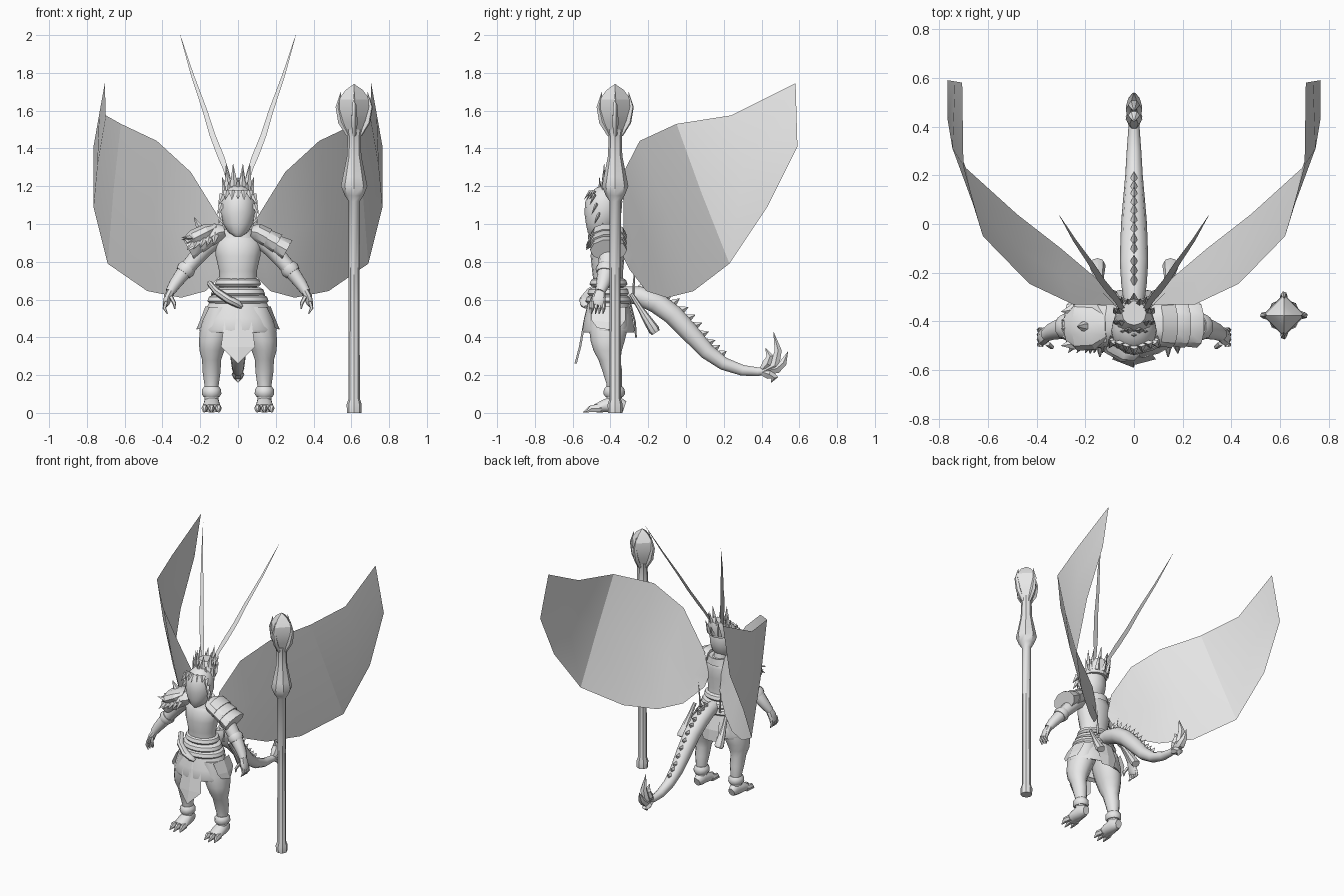
import bpy, bmesh, math
from mathutils import Vector

grey = bpy.data.materials.new("plain_grey")
grey.diffuse_color = (0.8, 0.8, 0.8, 1)


def finish(name, bm, smooth=40):
    bmesh.ops.remove_doubles(bm, verts=bm.verts, dist=0.0002)
    bmesh.ops.recalc_face_normals(bm, faces=bm.faces)
    me = bpy.data.meshes.new(name)
    bm.to_mesh(me)
    bm.free()
    me.materials.append(grey)
    ob = bpy.data.objects.new(name, me)
    bpy.context.collection.objects.link(ob)
    if smooth:
        bpy.ops.object.select_all(action='DESELECT')
        bpy.context.view_layer.objects.active = ob
        ob.select_set(True)
        bpy.ops.object.shade_smooth_by_angle(angle=math.radians(smooth))
    return ob


def skin(bm, rows, closed=True, caps=True):
    """Join rows of points with quads."""
    vs = [[bm.verts.new(p) for p in r] for r in rows]
    n = len(vs[0])
    for a, b in zip(vs, vs[1:]):
        for i in range(n if closed else n - 1):
            j = (i + 1) % n
            bm.faces.new((a[i], a[j], b[j], b[i]))
    if closed and caps:
        bm.faces.new(vs[0])
        bm.faces.new(vs[-1])


def stack(bm, rings, n=14, caps=True, turn=0.0):
    """Horizontal oval rings (x, y, z, rx, ry)."""
    skin(bm, [[(x + rx * math.cos(turn + math.tau * i / n),
                y + ry * math.sin(turn + math.tau * i / n), z) for i in range(n)]
              for x, y, z, rx, ry in rings], caps=caps)


def tube(bm, rings, n=10, ref=(0, 1, 0)):
    """Oval rings (x, y, z, r along ref, r across) square to their path."""
    pts = [Vector(r[:3]) for r in rings]
    rows = []
    for k, r in enumerate(rings):
        t = (pts[min(k + 1, len(pts) - 1)] - pts[max(k - 1, 0)]).normalized()
        v = t.cross(Vector(ref)).normalized()
        u = v.cross(t)
        rows.append([pts[k] + u * r[3] * math.cos(math.tau * i / n)
                     + v * r[4] * math.sin(math.tau * i / n) for i in range(n)])
    skin(bm, rows)


def spike(bm, base, tip, r, flat=1.0, n=4):
    d = Vector(tip) - Vector(base)
    ref = (1, 0, 0) if abs(d.x) < 0.8 * d.length else (0, 1, 0)
    tube(bm, [(*base, r, r * flat), (*tip, 0.0005, 0.0005)], n, ref)


def part(name, fn, smooth=40):
    bm = bmesh.new()
    fn(bm)
    return finish(name, bm, smooth)


def pair(name, fn, smooth=40):
    for side, s in (("left", -1), ("right", 1)):
        bm = bmesh.new()
        fn(bm)
        bmesh.ops.scale(bm, vec=(s, 1, 1), verts=bm.verts)
        finish(side + "_" + name, bm, smooth)


# Wings: curved sheets between an upper, a middle and a lower edge
upper = [(.705, .58, 1.745), (.70, .24, 1.575), (.62, -.05, 1.53), (.43, -.245, 1.44),
         (.25, -.33, 1.275), (.08, -.33, 1.0), (.05, -.33, .86)]
middle = [(.735, .585, 1.58), (.745, .31, 1.31), (.66, .08, 1.17), (.47, -.10, 1.05),
          (.29, -.22, .95), (.13, -.28, .84), (.05, -.33, .82)]
lower = [(.765, .59, 1.41), (.765, .43, 1.09), (.69, .23, .79), (.48, .04, .645),
         (.30, -.10, .61), (.17, -.21, .645), (.06, -.30, .76)]
pair("wing", lambda bm: skin(bm, [upper, middle, lower], closed=False), 20)

# Antennae: long flat ribbons leaning back
pair("antenna", lambda bm: skin(bm, [
    [(x - w, -.33 + (z - 1.27) * .5, z), (x + w, -.33 + (z - 1.27) * .5, z)]
    for x, z, w in ((.04, 1.2, .012), (.065, 1.29, .014), (.092, 1.36, .018),
                    (.135, 1.47, .016), (.175, 1.6, .013), (.242, 1.79, .008),
                    (.306, 2.0, .0008))], closed=False), 0)

# Staff with a four-sided head held by prongs
SX, SY = .615, -.375
part("staff_pole", lambda bm: stack(bm, [(SX, SY, z, r, r) for z, r in (
    (0, .038), (.045, .04), (.075, .03), (.6, .029), (1.12, .03), (1.15, .05), (1.2, .07),
    (1.25, .06), (1.36, .038), (1.46, .035), (1.5, .045))], 8))
part("staff_head", lambda bm: stack(bm, [(SX, SY, z, r, r) for z, r in (
    (1.46, .035), (1.54, .07), (1.61, .088), (1.66, .082), (1.71, .045), (1.74, .002))], 4), 20)


def prongs(bm):
    for k in range(4):
        c, s = math.cos(k * math.pi / 2), math.sin(k * math.pi / 2)
        tube(bm, [(SX + c * r, SY + s * r, z, w, w) for r, z, w in (
            (.03, 1.47, .012), (.068, 1.54, .018), (.086, 1.62, .013), (.07, 1.70, .001))],
            5, (-s, c, 0))


part("staff_prongs", prongs)

# Body, neck and head
part("torso", lambda bm: stack(bm, [(0, y, z, rx, ry) for y, z, rx, ry in (
    (-.41, .60, .12, .09), (-.41, .68, .098, .078), (-.415, .75, .10, .082),
    (-.415, .83, .118, .09), (-.41, .90, .125, .088), (-.40, .945, .09, .07),
    (-.40, .965, .045, .05))], 16))
part("neck", lambda bm: stack(bm, [(0, -.40, .94, .05, .05), (0, -.41, 1.02, .042, .045)], 10))
part("head", lambda bm: stack(bm, [(0, y, z, rx, ry) for y, z, rx, ry in (
    (-.475, .935, .02, .03), (-.46, .955, .05, .06), (-.445, 1.0, .08, .085),
    (-.44, 1.06, .094, .098), (-.435, 1.12, .092, .098), (-.43, 1.165, .075, .08),
    (-.42, 1.195, .045, .05), (-.41, 1.21, .005, .005))], 16))
part("collar", lambda bm: stack(bm, [(0, -.40, .925, .10, .085), (0, -.395, .975, .075, .075),
                                     (0, -.395, .97, .05, .055)], 14, caps=False))


def mane(bm):
    # points framing the face
    for s in (-1, 1):
        for z, x, y in ((.97, .062, -.44), (1.02, .08, -.46), (1.07, .085, -.475), (1.12, .08, -.485)):
            spike(bm, (s * x, y, z + .035), (s * (x + .024), y - .025, z - .02), .02, .5)
    # brow points
    for k in range(-2, 3):
        spike(bm, (k * .03, -.505 + abs(k) * .01, 1.175), (k * .034, -.54 + abs(k) * .014, 1.13), .02, .5)


part("mane", mane, 25)


def crown(bm):
    stack(bm, [(0, -.40, 1.13, .085, .08), (0, -.375, 1.2, .072, .068), (0, -.365, 1.24, .05, .05)], 12)
    for n, r, z, h, out in ((10, .068, 1.15, .10, 1.3), (8, .055, 1.2, .12, 1.25)):
        for k in range(n):
            a = math.tau * (k + .5) / n
            c, s = math.cos(a), math.sin(a)
            lift = h * (1 if k % 2 else .75)
            spike(bm, (r * c, -.385 + r * s, z), (r * out * c, -.37 + r * out * s, z + lift), .022, .6)


part("crown", crown, 25)


# Arms with cuffs, hands and fingers
def arm(bm):
    tube(bm, [(.12, -.41, .92, .055, .05), (.18, -.41, .87, .055, .05), (.24, -.415, .80, .048, .043),
              (.29, -.425, .74, .046, .04), (.335, -.44, .68, .036, .033), (.36, -.455, .64, .027, .026)])


def hand(bm):
    tube(bm, [(.352, -.452, .65, .026, .022), (.37, -.46, .615, .036, .022),
              (.38, -.465, .58, .036, .018), (.385, -.47, .568, .03, .012)], 8)
    for k in range(4):
        y = -.435 - k * .02
        tube(bm, [(.38, y, .59, .011, .011), (.39, y, .555, .01, .01), (.374, y - .005, .525, .003, .003)], 5)
    tube(bm, [(.355, -.49, .615, .012, .012), (.337, -.505, .58, .01, .01), (.335, -.505, .55, .003, .003)], 5)


pair("arm", arm)
pair("hand", hand)
pair("elbow_cuff", lambda bm: tube(bm, [(.262, -.42, .775, .052, .046), (.276, -.422, .758, .057, .052),
                                        (.29, -.425, .74, .05, .045)]))


# Shoulder armour: overlapping plates, the left one with a horned, spiky cover
def pauldron(bm):
    for k in range(3):
        x, z = .10 + k * .052, .955 - k * .032
        tube(bm, [(x - .03, -.41, z + .005, .07, .035), (x, -.41, z, .092, .052),
                  (x + .055, -.41, z - .03, .098, .056 + k * .004)], 10)


pair("pauldron", pauldron, 35)


def cover(bm):
    tube(bm, [(-.11, -.42, .985, .05, .02), (-.16, -.42, .96, .095, .045),
              (-.23, -.42, .925, .10, .05), (-.27, -.42, .90, .07, .035)], 10)
    for k in range(5):
        y = -.49 + k * .035
        spike(bm, (-.245, y, .925), (-.30, y - .01, .93 - .012 * (k % 2)), .026, .6)
        spike(bm, (-.12 - k * .03, -.49, .95 - k * .012), (-.13 - k * .035, -.53, .885 - k * .006), .022, .6)
    tube(bm, [(-.19, -.42, .97, .025, .022), (-.215, -.42, 1.0, .018, .015),
              (-.232, -.42, 1.035, .002, .002)], 6)


part("left_shoulder_cover", cover, 25)


# Waist: belts, sash, knot, skirt and hanging panel
def belts(bm):
    for z, rx, ry, y in ((.69, .11, .09, -.41), (.64, .13, .102, -.41), (.60, .15, .112, -.41)):
        stack(bm, [(0, y, z - .022, rx, ry), (0, y, z - .008, rx + .012, ry + .012),
                   (0, y, z + .014, rx + .004, ry + .004), (0, y, z + .024, rx - .015, ry - .015)], 18)


part("belts", belts)
part("sash", lambda bm: tube(bm, [(-.15, -.44, .685, .02, .015), (-.11, -.51, .64, .022, .02),
                                  (-.05, -.535, .60, .03, .022), (0, -.535, .575, .026, .02),
                                  (.02, -.53, .56, .01, .01)], 8))
part("skirt", lambda bm: stack(bm, [(0, -.41, z, rx, ry) for z, rx, ry in (
    (.62, .135, .10), (.56, .165, .115), (.50, .185, .13), (.44, .205, .14), (.425, .20, .135),
    (.44, .16, .11))], 18, caps=False), 35)


def side_flap(bm):
    skin(bm, [[(.15, -.50, .56), (.172, -.41, .565), (.15, -.32, .56)],
              [(.185, -.50, .49), (.205, -.41, .48), (.185, -.32, .49)],
              [(.195, -.47, .45), (.222, -.41, .44), (.195, -.35, .45)]], closed=False)


pair("side_flap", side_flap, 0)
part("front_panel", lambda bm: skin(bm, [
    [(-w, y + .012, z), (0, y, z), (w, y + .012, z)] for w, y, z in (
        (.058, -.515, .60), (.07, -.54, .50), (.09, -.567, .35), (.002, -.59, .262))], closed=False), 0)
part("rear_panel", lambda bm: skin(bm, [
    [(-w, y, z), (0, y + .01, z), (w, y, z)] for w, y, z in (
        (.06, -.30, .58), (.075, -.275, .48), (.05, -.27, .40))], closed=False), 0)

# Legs: baggy thighs, shins, cuffs and clawed feet
pair("leg", lambda bm: stack(bm, [(x, y, z, rx, ry) for x, y, z, rx, ry in (
    (.085, -.41, .56, .085, .10), (.11, -.41, .46, .09, .105), (.13, -.415, .38, .077, .09),
    (.138, -.415, .33, .066, .075), (.14, -.405, .28, .05, .058), (.14, -.39, .22, .048, .052),
    (.14, -.38, .15, .038, .04), (.14, -.38, .06, .036, .04))], 12))
pair("ankle_cuff", lambda bm: stack(bm, [(.14, -.38, z, r, r + .005) for z, r in (
    (.085, .042), (.10, .052), (.125, .05), (.14, .038))], 12))


def foot(bm):
    tube(bm, [(.14, -.325, .035, .025, .03), (.14, -.37, .05, .042, .05), (.14, -.43, .037, .048, .036),
              (.14, -.48, .024, .045, .023)], 10, (1, 0, 0))
    for k in (-1, 0, 1):
        x = .14 + k * .031
        tube(bm, [(x, -.45, .024, .016, .023), (x + k * .006, -.50, .024, .017, .022),
                  (x + k * .009, -.545 + abs(k) * .015, .003, .003, .002)], 6, (1, 0, 0))


pair("foot", foot)

# Tail with a row of back spikes and a flame-shaped end
path = [(-.34, .63, .04), (-.25, .62, .052), (-.16, .585, .058), (-.07, .52, .056), (.02, .425, .052),
        (.11, .325, .044), (.20, .26, .036), (.30, .225, .03), (.38, .218, .024), (.45, .225, .02)]
part("tail", lambda bm: tube(bm, [(0, y, z, r, r) for y, z, r in path], 10, (1, 0, 0)))


def tail_spikes(bm):
    for k in range(12):
        f = 1.0 + k * .42
        i = int(f)
        a, b = Vector(path[i]), Vector(path[i + 1])
        p = a.lerp(b, f - i)
        d = (b - a).xy.normalized()
        base = (0, p.x - d.y * p.z * .8, p.y + d.x * p.z * .8)
        h = .055 - k * .002
        spike(bm, base, (0, base[1] - d.y * h + d.x * .015, base[2] + d.x * h + d.y * .015), .017, 1.4)


part("tail_spikes", tail_spikes, 20)


def flame(bm):
    for pts in ([(.40, .215), (.47, .25), (.488, .33), (.463, .43)],
                [(.41, .22), (.48, .235), (.515, .265), (.54, .325)],
                [(.39, .22), (.44, .205), (.47, .185), (.45, .16)],
                [(.40, .225), (.43, .26), (.445, .30), (.42, .345)]):
        tube(bm, [(0, y, z, w, w * .9) for (y, z), w in zip(pts, (.018, .034, .024, .001))], 6, (1, 0, 0))


part("tail_flame", flame, 35)

# Flasks hanging behind the hips, and small quills on the back
pair("flask", lambda bm: tube(bm, [(.13, -.29, .63, .012, .012), (.14, -.24, .55, .016, .016),
                                   (.145, -.215, .51, .022, .022), (.15, -.17, .44, .034, .03),
                                   (.15, -.16, .425, .028, .024)], 8, (1, 0, 0)))
pair("back_quill", lambda bm: spike(bm, (.08, -.28, .62), (.09, -.27, .80), .009, 1, 5))
